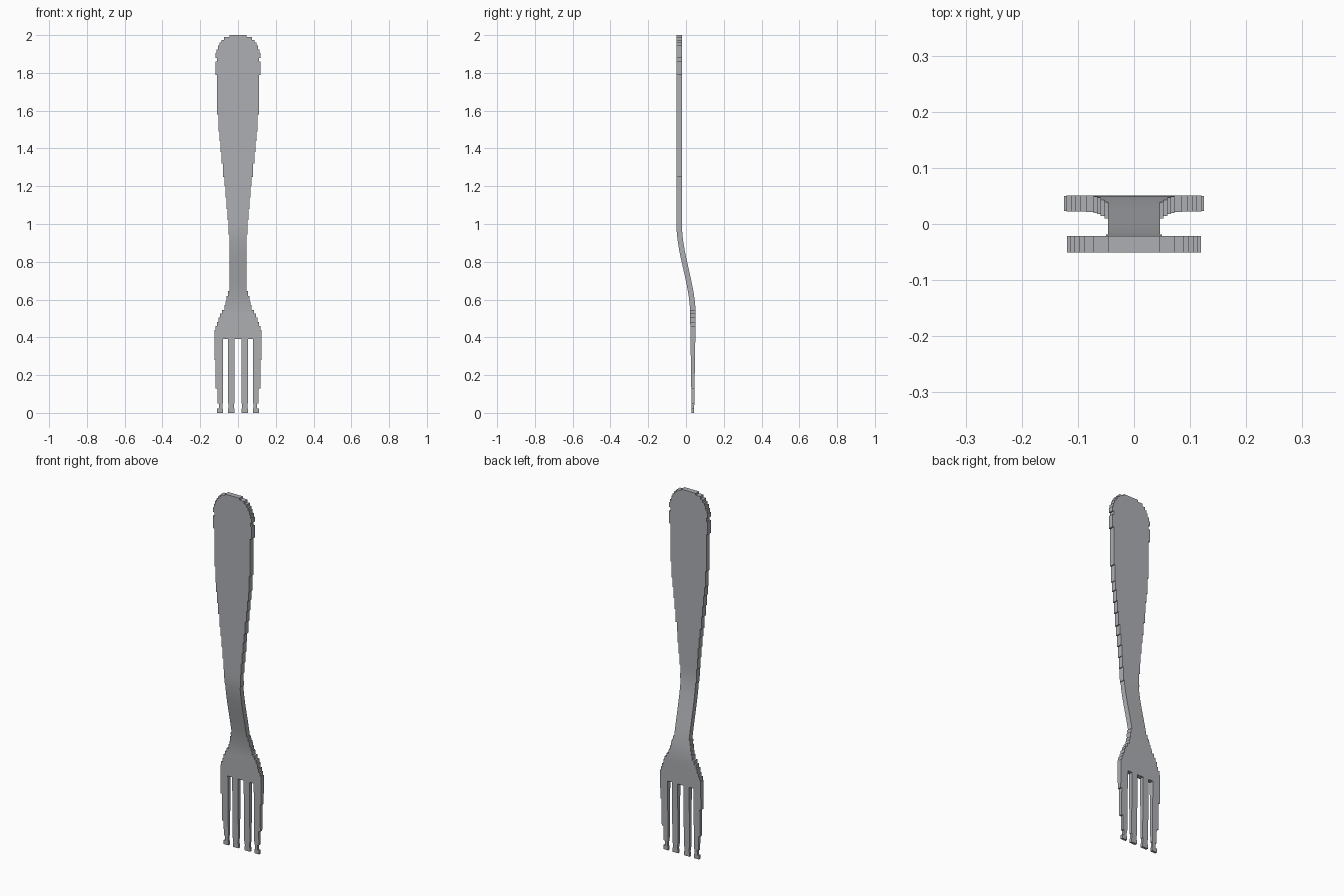
import bpy, bmesh, math

if "Cube" in bpy.data.objects:
    bpy.data.objects.remove(bpy.data.objects["Cube"])

# Stepped outline: (height where the band starts, half width of the band)
BANDS = [
    (0, .11), (.022, .1), (.05, .108), (.13, .118), (.28, .125),
    (.44, .12), (.46, .112), (.48, .104), (.505, .096), (.525, .085),
    (.545, .072), (.57, .066), (.59, .06), (.62, .053), (.645, .046),
    (.945, .05), (1.02, .055), (1.08, .06), (1.14, .066), (1.2, .072),
    (1.25, .08), (1.32, .087), (1.38, .093), (1.44, .099), (1.49, .104),
    (1.58, .11), (1.79, .119), (1.86, .111), (1.88, .119), (1.905, .113),
    (1.925, .106), (1.945, .098), (1.96, .088), (1.975, .073), (1.99, .045)]
GAP_TOP = .39
NOTCH = (.022, .05)      # narrow neck just above each tine tip
BEND = (.52, 1.0)


def half_width(z):
    return [w for start, w in BANDS if start <= z][-1]


def filled(x, z):
    """True where the flat outline of the fork has metal."""
    x = abs(x)
    if x > half_width(z):
        return False
    if z > GAP_TOP:
        return True
    s = .003 if NOTCH[0] < z < NOTCH[1] else 0
    return .018 + s < x < .053 - s or x > .08 + s


def centre_y(z):
    """S-shaped bend from the tines to the handle."""
    t = min(max((z - BEND[0]) / (BEND[1] - BEND[0]), 0), 1)
    return .0365 - .0725 * t * t * (3 - 2 * t)


def half_thickness(z):
    return .0065 + .008 * min(z / .5, 1)


# Grid lines through every step of the outline
half_x = {w for _, w in BANDS} | {.018, .021, .05, .053, .08, .083}
xs = sorted(half_x | {-w for w in half_x})
zs = {z for z, _ in BANDS} | {GAP_TOP, 2.0}
zs |= {round(.5 + .02 * i, 3) for i in range(27)}
zs = sorted(zs)
cells = {(i, j) for i in range(len(xs) - 1) for j in range(len(zs) - 1)
         if filled((xs[i] + xs[i + 1]) / 2, (zs[j] + zs[j + 1]) / 2)}

bm = bmesh.new()
verts = {}


def vert(i, j, side):
    key = (i, j, side)
    if key not in verts:
        z = zs[j]
        verts[key] = bm.verts.new((xs[i], centre_y(z) + side * half_thickness(z), z))
    return verts[key]


for i, j in sorted(cells):
    ring = [(i, j), (i + 1, j), (i + 1, j + 1), (i, j + 1)]
    # Front and back skins
    bm.faces.new([vert(a, b, -1) for a, b in ring])
    bm.faces.new([vert(a, b, 1) for a, b in reversed(ring)])
    # Rim walls wherever the neighbouring cell is empty
    for k, (di, dj) in enumerate([(0, -1), (1, 0), (0, 1), (-1, 0)]):
        if (i + di, j + dj) not in cells:
            p, q = ring[k], ring[(k + 1) % 4]
            bm.faces.new([vert(*q, -1), vert(*p, -1), vert(*p, 1), vert(*q, 1)])

bmesh.ops.recalc_face_normals(bm, faces=bm.faces[:])
mesh = bpy.data.meshes.new("fork")
bm.to_mesh(mesh)
bm.free()

fork = bpy.data.objects.new("fork", mesh)
bpy.context.collection.objects.link(fork)

steel = bpy.data.materials.new("steel grey")
steel.diffuse_color = (.42, .43, .45, 1)
steel.use_nodes = True
steel.node_tree.nodes["Principled BSDF"].inputs["Base Color"].default_value = steel.diffuse_color
mesh.materials.append(steel)

# Smooth through the bend, crisp along the rim
bpy.context.view_layer.objects.active = fork
fork.select_set(True)
bpy.ops.object.shade_smooth_by_angle(angle=math.radians(30))
